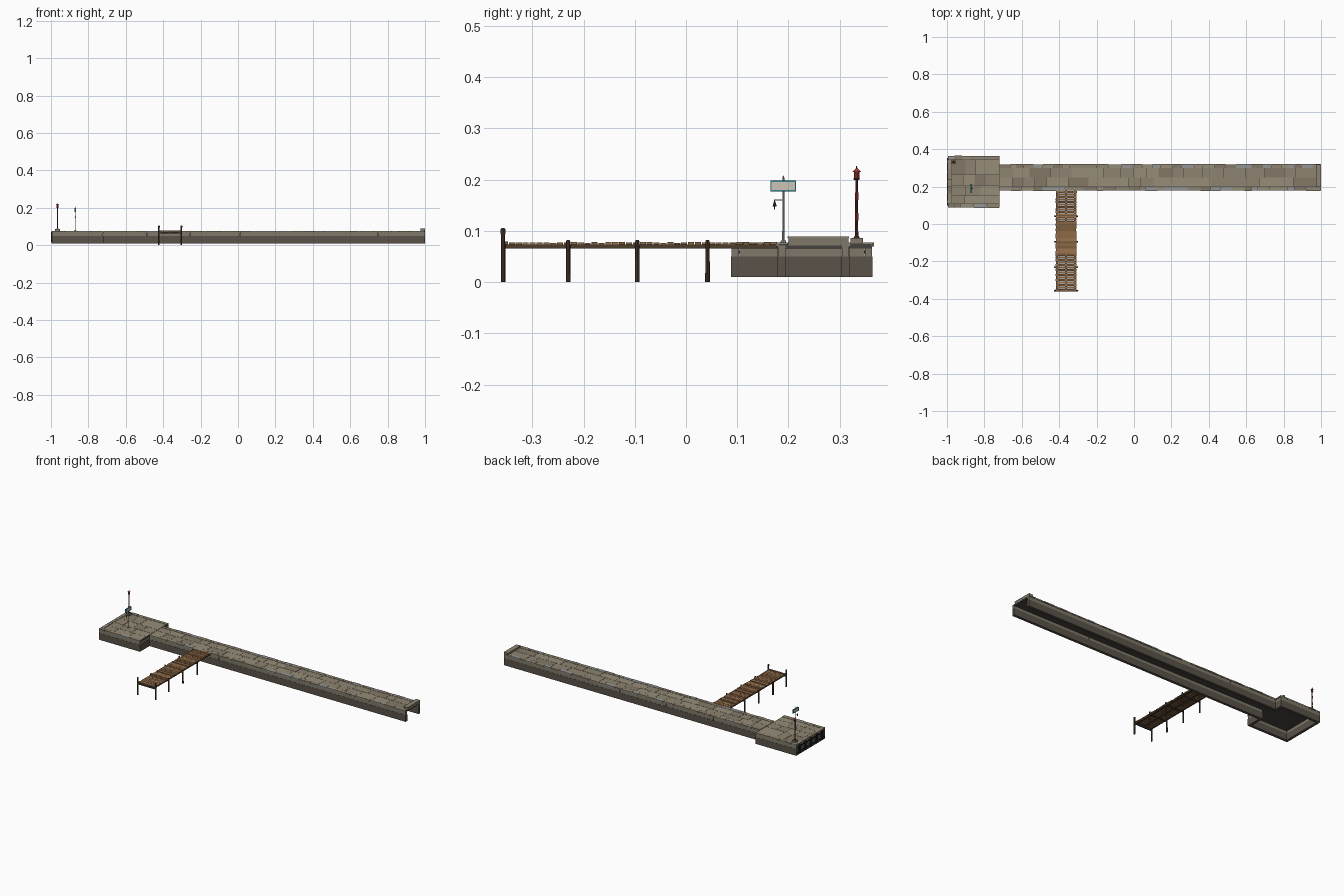
import bpy, bmesh, math, random
from mathutils import Matrix, Vector

if "Cube" in bpy.data.objects:
    bpy.data.objects.remove(bpy.data.objects["Cube"])

random.seed(4)

def mat(name, r, g, b):
    m = bpy.data.materials.new(name)
    m.diffuse_color = (r, g, b, 1)
    m.use_nodes = True
    m.node_tree.nodes["Principled BSDF"].inputs["Base Color"].default_value = m.diffuse_color
    return m

STONE = [mat("stone_tan", .27, .23, .16), mat("stone_sand", .31, .27, .19),
         mat("stone_brown", .23, .19, .135), mat("stone_grey", .30, .30, .29)]
LOWER = mat("wet_stone", .10, .085, .065)
UPPER = mat("dry_stone", .21, .19, .14)
CORE = mat("core", .06, .055, .05)
WOOD = [mat("plank_a", .27, .14, .06), mat("plank_b", .33, .18, .08), mat("plank_c", .21, .11, .05)]
DARK = mat("dark_timber", .07, .045, .025)
RUBBER = mat("rubber", .015, .015, .015)
RED = mat("red_paint", .35, .04, .03)
DRED = mat("dark_red", .12, .025, .025)
STEEL = mat("steel", .35, .37, .38)
TEAL = mat("teal_paint", .03, .25, .28)
CREAM = mat("cream_panel", .6, .56, .46)

def finish(name, bm, mats):
    me = bpy.data.meshes.new(name)
    bm.to_mesh(me)
    bm.free()
    for m in mats:
        me.materials.append(m)
    ob = bpy.data.objects.new(name, me)
    bpy.context.collection.objects.link(ob)
    return ob

def boxes(name, items, mats):
    """items: (x0, x1, y0, y1, z0, z1, material index)"""
    bm = bmesh.new()
    for x0, x1, y0, y1, z0, z1, mi in items:
        M = Matrix.Translation(((x0 + x1) / 2, (y0 + y1) / 2, (z0 + z1) / 2)) @ \
            Matrix.Diagonal((x1 - x0, y1 - y0, z1 - z0, 1))
        r = bmesh.ops.create_cube(bm, size=1, matrix=M)
        for f in {f for v in r["verts"] for f in v.link_faces}:
            f.material_index = mi
    return finish(name, bm, mats)

def lathe(name, x, y, rings, mats, n=8):
    """rings: (z0, z1, r0, r1, material index) stacked cones"""
    bm = bmesh.new()
    for z0, z1, r0, r1, mi in rings:
        r = bmesh.ops.create_cone(bm, cap_ends=True, segments=n, radius1=r0, radius2=r1, depth=z1 - z0,
                                  matrix=Matrix.Translation((x, y, (z0 + z1) / 2)))
        for f in {f for v in r["verts"] for f in v.link_faces}:
            f.material_index = mi
    return finish(name, bm, mats)

def cuts(a, b, lo, hi):
    """random split of the span a..b"""
    pts = [a]
    while b - pts[-1] > hi * 1.3:
        pts.append(pts[-1] + random.uniform(lo, hi))
    return list(zip(pts, pts[1:] + [b]))

def shade():
    return random.choice([0, 0, 1, 1, 2])

# Pier outline: long arm (open at the right end) and wider head
HX0, HX1, HY0, HY1 = -.995, -.72, .088, .364
AY0, AY1, T = .179, .319, .016
runs = [(HX1 - T, 1, AY0, AY0 + T), (HX1 - T, 1, AY1 - T, AY1),
        (HX0, HX1, HY0, HY0 + T), (HX0, HX1, HY1 - T, HY1),
        (HX0, HX0 + T, HY0 + T, HY1 - T),
        (HX1 - T, HX1, HY0 + T, AY0), (HX1 - T, HX1, AY1, HY1 - T)]
boxes("lower_wall", [(*r, .01, .05, 0) for r in runs], [LOWER])

# Upper course, split in long blocks along the runs
upper = []
for x0, x1, y0, y1 in runs:
    if x1 - x0 > .1:
        upper += [(a + .0006, b - .0006, y0 + .001, y1 - .001, .05, .072, 0) for a, b in cuts(x0, x1, .22, .34)]
    else:
        upper.append((x0 + .001, x1 - .001, y0, y1, .05, .072, 0))
boxes("upper_wall", upper, [UPPER])
boxes("deck_core", [(HX1, .998, AY0 + .002, AY1 - .002, .066, .0745, 0),
                    (HX0 + .002, HX1, HY0 + .002, HY1 - .002, .066, .0745, 0)], [CORE])

# Paving of the arm and head
g = .0006
paving = []
c, aw = .02, (AY1 - AY0 - .04) / 2
for i in range(2):
    y0 = AY0 + c + i * aw
    for a, b in cuts(HX1, .975, .05, .12):
        paving.append((a + g, b - g, y0 + g, y0 + aw - g, .072, .076 + random.uniform(0, .0006), shade()))
for y0, y1 in cuts(HY0 + c, HY1 - c, .04, .065):
    for a, b in cuts(HX0 + c, HX1 - .002, .05, .1):
        paving.append((a + g, b - g, y0 + g, y1 - g, .072, .076 + random.uniform(0, .0006), shade()))
boxes("paving_stones", paving, STONE)

# Coping stones with slightly uneven overhang
coping = []
def coping_x(x0, x1, y, s):
    for a, b in cuts(x0, x1, .03, .07):
        o = random.choice([0, .001, .003])
        ys = sorted((y - s * o, y + s * (c - g)))
        coping.append((a + g, b - g, *ys, .07, .077, random.choice([0, 1, 2, 3])))
coping_x(HX1, .998, AY0, 1)
coping_x(HX1, .998, AY1, -1)
coping_x(HX0, HX1, HY0, 1)
coping_x(HX0, HX1, HY1, -1)
for a, b in cuts(HY0 + c, HY1 - c, .03, .06):
    coping.append((HX0 - .001, HX0 + c - g, a + g, b - g, .07, .077, shade()))
boxes("coping_stones", coping, STONE)
boxes("end_parapet", [(.975, .9995, .2, .317, .072, .086, 0), (.972, 1, .198, .318, .086, .089, 1)],
      [UPPER, STONE[0]])

# Fenders on the head's outer end
boxes("fenders", [(-1, HX0, y - .007, y + .007, .014, .07, 0) for y in (.118, .172, .226, .28, .334)] +
      [(-.9985, HX0, HY0 + .01, HY1 - .01, z, z + .006, 0) for z in (.022, .056)], [RUBBER])

# Timber jetty
JX0, JX1, N = -.417, -.309, 40
JY0, JY1 = -.36, .178
step = (JY1 - JY0) / N
planks = []
for i in range(N):
    y, z = JY0 + i * step, random.uniform(.0765, .079)
    planks.append((JX0 - random.uniform(0, .003), JX1 + random.uniform(0, .003),
                   y + .0008, y + step - .0008, .0735, z, random.randrange(3)))
boxes("jetty_planks", planks, WOOD)
rows = (-.357, -.23, -.095, .042)
boxes("jetty_beams", [(x - .005, x + .005, JY0, JY1, .066, .0735, 0) for x in (JX0 + .006, -.363, JX1 - .006)] +
      [(-.424, -.302, y - .004, y + .004, .064, .071, 0) for y in rows], [DARK])
for i, y in enumerate(rows):
    top = .1 if i == 0 else .079
    for side, x in (("left", -.423), ("right", -.303)):
        rings = [(0, top, .0045, .0042, 0), (top, top + .003, .0042, .003, 0)]
        if i == 0:
            rings = [(0, .094, .0045, .0042, 0), (.094, .103, .0052, .0052, 0), (.103, .106, .0052, .002, 0)]
        lathe(f"jetty_post_{side}_{i + 1}", x, y, rings, [DARK])

# Harbour light on a red mast
LX, LY = -.965, .333
boxes("light_plinth", [(LX - .013, LX + .013, LY - .012, LY + .012, .075, .086, 0)], [UPPER])
lathe("light_mast", LX, LY, [(.086, .09, .006, .004, 1), (.09, .2, .0032, .0025, 1),
                             (.12, .135, .0034, .0034, 0), (.16, .175, .0034, .0034, 0)], [RED, DRED])
lathe("light_lantern", LX, LY, [(.199, .202, .004, .007, 1), (.202, .215, .0055, .0055, 0),
                                (.215, .222, .0085, .002, 0), (.222, .227, .0015, .0008, 1)], [RED, DRED], 10)

# Sign post with framed board and hanging bell
SX, SY = -.87, .19
lathe("sign_post", SX, SY, [(.076, .081, .006, .005, 0), (.081, .202, .0022, .002, 0),
                            (.202, .208, .0025, .0005, 0)], [STEEL])
b0, b1, z0, z1 = SY - .025, SY + .025, .177, .198
boxes("sign_board", [(SX - .002, SX + .004, b0 + .001, b1 - .001, z0 + .001, z1 - .001, 0)] +
      [(SX - .003, SX + .005, b0, b1, z, z + .003, 1) for z in (z0, z1 - .003)] +
      [(SX - .003, SX + .005, y, y + .002, z0, z1, 1) for y in (b0, b1 - .002)], [CREAM, TEAL])
boxes("bell_bracket", [(SX - .001, SX + .001, SY - .018, SY, .159, .161, 0)], [STEEL])
lathe("bell", SX, SY - .017, [(.156, .16, .0008, .0008, 0), (.148, .157, .004, .0015, 0),
                              (.142, .148, .0008, .0008, 0)], [DARK])
